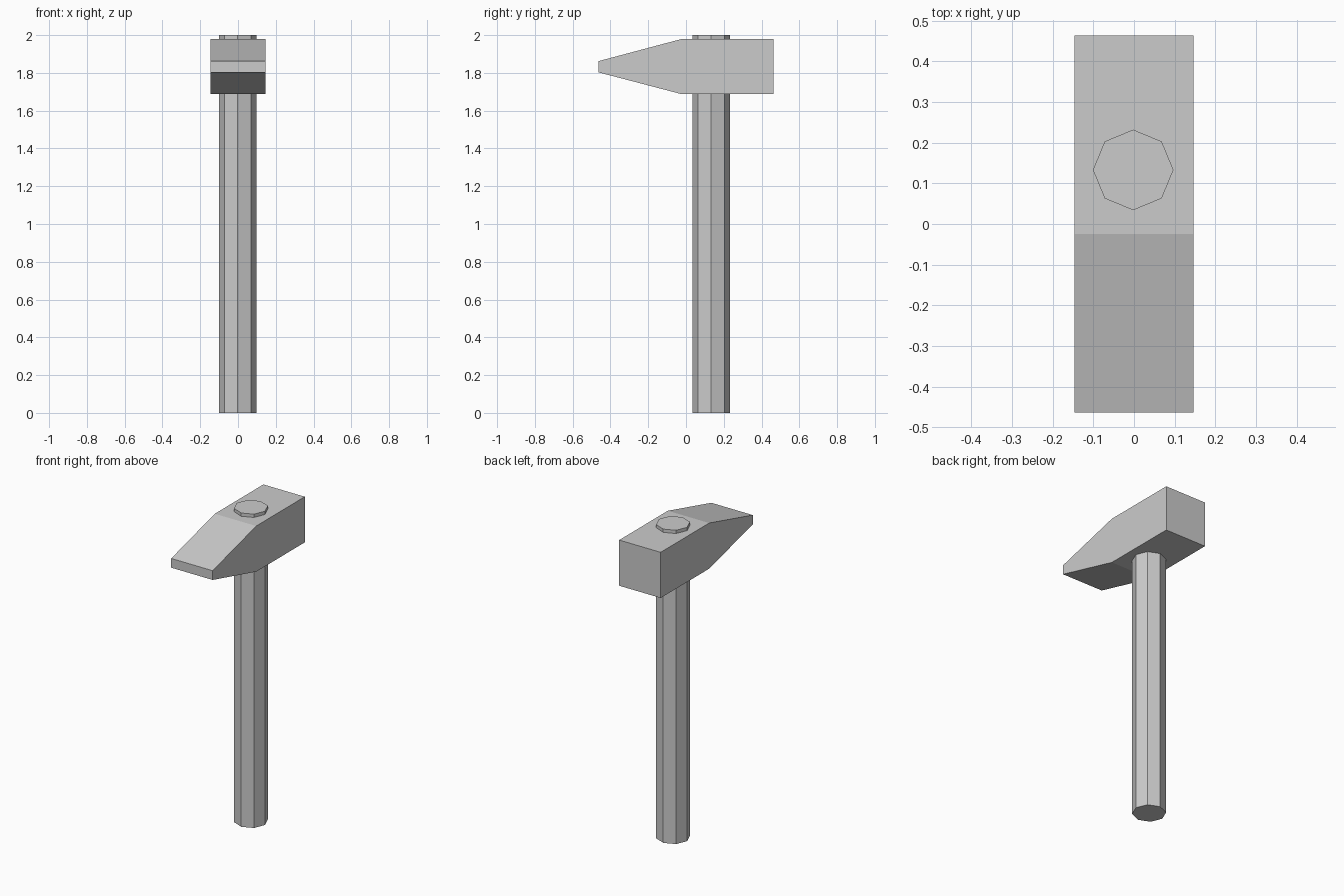
import bpy, bmesh
from math import pi

if "Cube" in bpy.data.objects:
    bpy.data.objects.remove(bpy.data.objects["Cube"])

# Octagonal handle, passing through the head
bpy.ops.mesh.primitive_cylinder_add(vertices=8, radius=0.099, depth=2.0,
                                    location=(-0.002, 0.133, 1.0))
bpy.context.object.name = "handle"

# Hammer head: side profile (y, z) extruded across x
profile = [(-0.464, 1.803), (-0.025, 1.688), (0.464, 1.688),
           (0.464, 1.979), (-0.025, 1.979), (-0.464, 1.862)]
half_width = 0.146
bm = bmesh.new()
side = bm.faces.new([bm.verts.new((-half_width, y, z)) for y, z in profile])
ext = bmesh.ops.extrude_face_region(bm, geom=[side], use_keep_orig=True)
bmesh.ops.translate(bm, vec=(2 * half_width, 0, 0),
                    verts=[v for v in ext["geom"] if isinstance(v, bmesh.types.BMVert)])
bmesh.ops.recalc_face_normals(bm, faces=bm.faces)
mesh = bpy.data.meshes.new("hammer_head")
bm.to_mesh(mesh)
bm.free()
bpy.context.collection.objects.link(bpy.data.objects.new("hammer_head", mesh))
